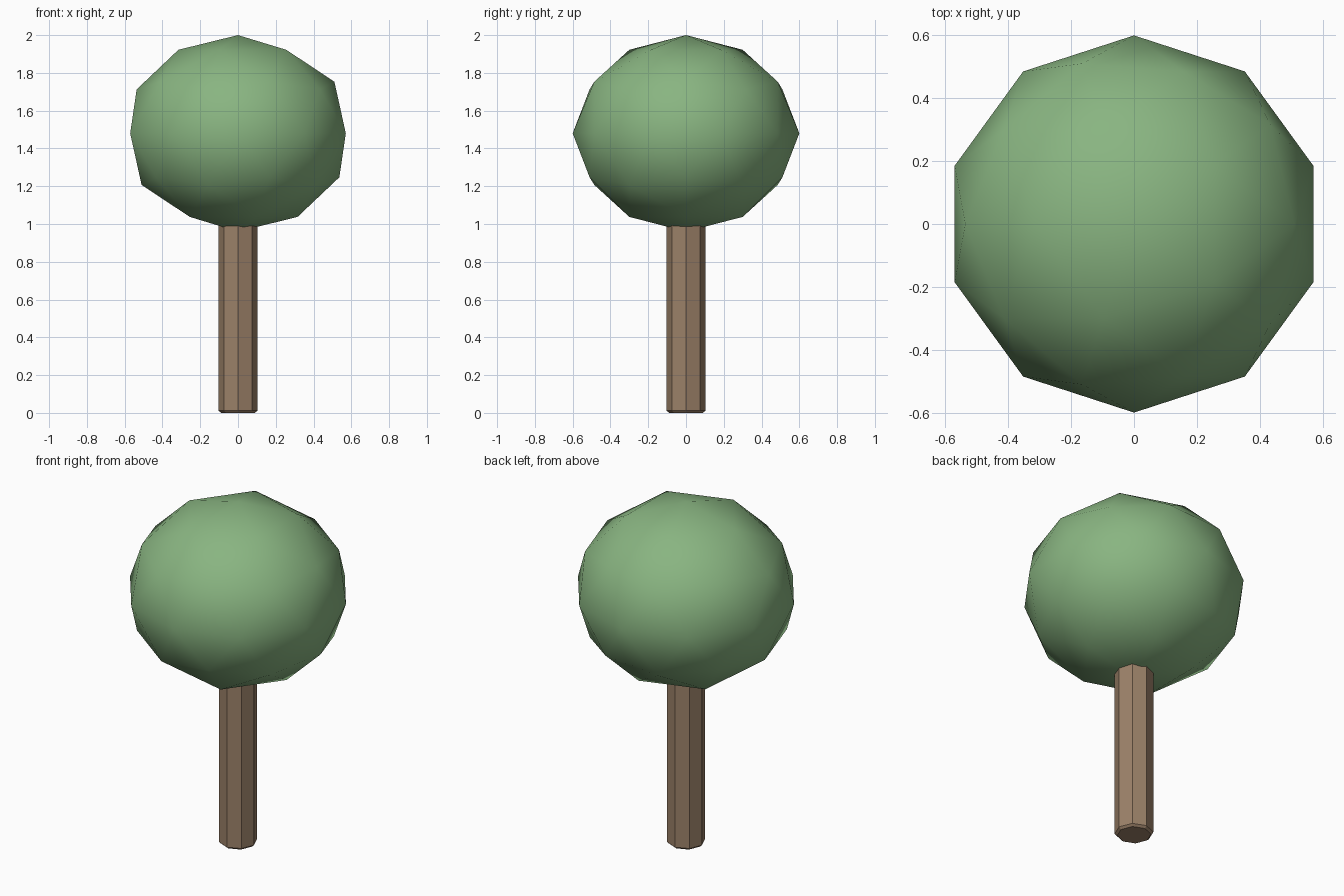
import bpy, bmesh
from math import pi
from mathutils import Matrix

if "Cube" in bpy.data.objects:
    bpy.data.objects.remove(bpy.data.objects["Cube"])


def make_part(name, bm, color):
    mesh = bpy.data.meshes.new(name)
    bm.to_mesh(mesh)
    bm.free()
    obj = bpy.data.objects.new(name, mesh)
    bpy.context.collection.objects.link(obj)
    mat = bpy.data.materials.new(name + "_colour")
    mat.diffuse_color = color
    mat.use_nodes = True
    mat.node_tree.nodes["Principled BSDF"].inputs["Base Color"].default_value = mat.diffuse_color
    mesh.materials.append(mat)
    return obj


# Trunk: eight-sided post with a small bevel around the foot
bm = bmesh.new()
bmesh.ops.create_cone(bm, cap_ends=True, segments=8, radius1=0.103, radius2=0.103,
                      depth=1.0, matrix=Matrix.Translation((0, 0, 0.5)))
foot = [e for e in bm.edges if all(v.co.z < 0.01 for v in e.verts)]
bmesh.ops.bevel(bm, geom=foot, offset=0.012, segments=1, affect='EDGES')
make_part("trunk", bm, (0.33, 0.22, 0.14, 1))

# Canopy: low-poly ball, slightly flattened, smooth shaded
bm = bmesh.new()
bmesh.ops.create_icosphere(
    bm, subdivisions=2, radius=1.0,
    matrix=Matrix.Translation((0, 0, 1.48)) @ Matrix.Rotation(pi, 4, 'Z')
    @ Matrix.Diagonal((0.6, 0.6, 0.52, 1)))
for f in bm.faces:
    f.smooth = True
make_part("canopy", bm, (0.25, 0.46, 0.22, 1))
